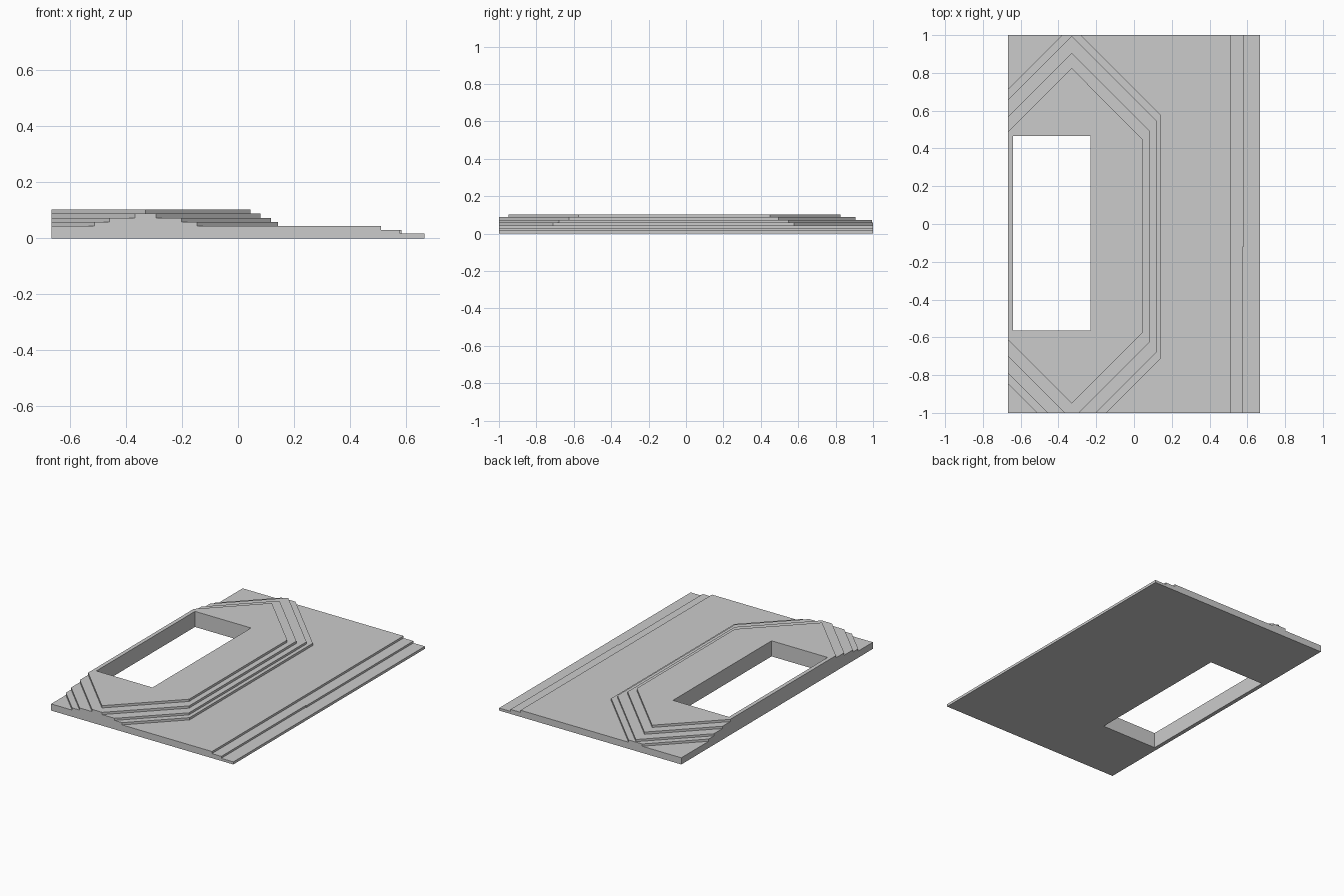
import bpy, bmesh
from mathutils import Vector

if "Cube" in bpy.data.objects:
    bpy.data.objects.remove(bpy.data.objects["Cube"])

HX, HY, RIDGE = 0.666, 1.0, -0.33
LEVELS = [0, 0.017, 0.03, 0.044, 0.059, 0.073, 0.088, 0.103]
# raised tiers, lowest to highest: back apex y, front apex y, right edge x
TIERS = [(1.05, -1.183, 0.143), (0.995, -1.128, 0.118),
         (0.905, -1.037, 0.081), (0.825, -0.95, 0.045)]
HOLE = (-0.64, -0.23, -0.565, 0.465)
STEP, JOG_Y, JOG = 0.51, -0.12, (0.578, 0.583)


def level_at(p):
    """Number of layers stacked at a plan position."""
    x, y = p.x, p.y
    if HOLE[0] < x < HOLE[1] and HOLE[2] < y < HOLE[3]:
        return 0
    if x > JOG[y > JOG_Y]:
        return 1
    if x > STEP:
        return 2
    d = abs(x - RIDGE)
    return 3 + sum(x < r and f + d < y < b - d for b, f, r in TIERS)


# plan rectangle, sliced along every step outline
plan = bmesh.new()
plan.faces.new([plan.verts.new((x, y, 0)) for x, y in
                ((-HX, -HY), (HX, -HY), (HX, HY), (-HX, HY))])
cuts = [((x, 0, 0), (1, 0, 0)) for x in (*HOLE[:2], STEP, *JOG)]
cuts += [((0, y, 0), (0, 1, 0)) for y in (*HOLE[2:], JOG_Y)]
for back, front, right in TIERS:
    cuts.append(((right, 0, 0), (1, 0, 0)))
    for y in (back, front):
        cuts += [((RIDGE, y, 0), (s, 1, 0)) for s in (-1, 1)]
for co, no in cuts:
    bmesh.ops.bisect_plane(plan, geom=plan.verts[:] + plan.edges[:] + plan.faces[:],
                           dist=1e-5, plane_co=co, plane_no=no)
lev = {f: level_at(f.calc_center_median()) for f in plan.faces}

# treads, underside and risers
bm = bmesh.new()


def add_face(points):
    bm.faces.new([bm.verts.new(p) for p in points])


def lift(v, k):
    return Vector((v.co.x, v.co.y, LEVELS[k]))


for f, k in lev.items():
    if k:
        add_face([lift(v, k) for v in f.verts])
        add_face([lift(v, 0) for v in reversed(f.verts)])
for e in plan.edges:
    ks = [lev[f] for f in e.link_faces]
    if len(ks) == 1:
        ks.append(0)
    a, b = e.verts
    for k in range(min(ks), max(ks)):
        add_face([lift(a, k), lift(b, k), lift(b, k + 1), lift(a, k + 1)])
plan.free()

# weld, merge flat regions, orient outward
bmesh.ops.remove_doubles(bm, verts=bm.verts[:], dist=1e-5)
bmesh.ops.recalc_face_normals(bm, faces=bm.faces[:])
bmesh.ops.dissolve_limit(bm, angle_limit=0.01, verts=bm.verts[:], edges=bm.edges[:])
mesh = bpy.data.meshes.new("stepped_terrace")
bm.to_mesh(mesh)
bm.free()
bpy.context.collection.objects.link(bpy.data.objects.new("stepped_terrace", mesh))
